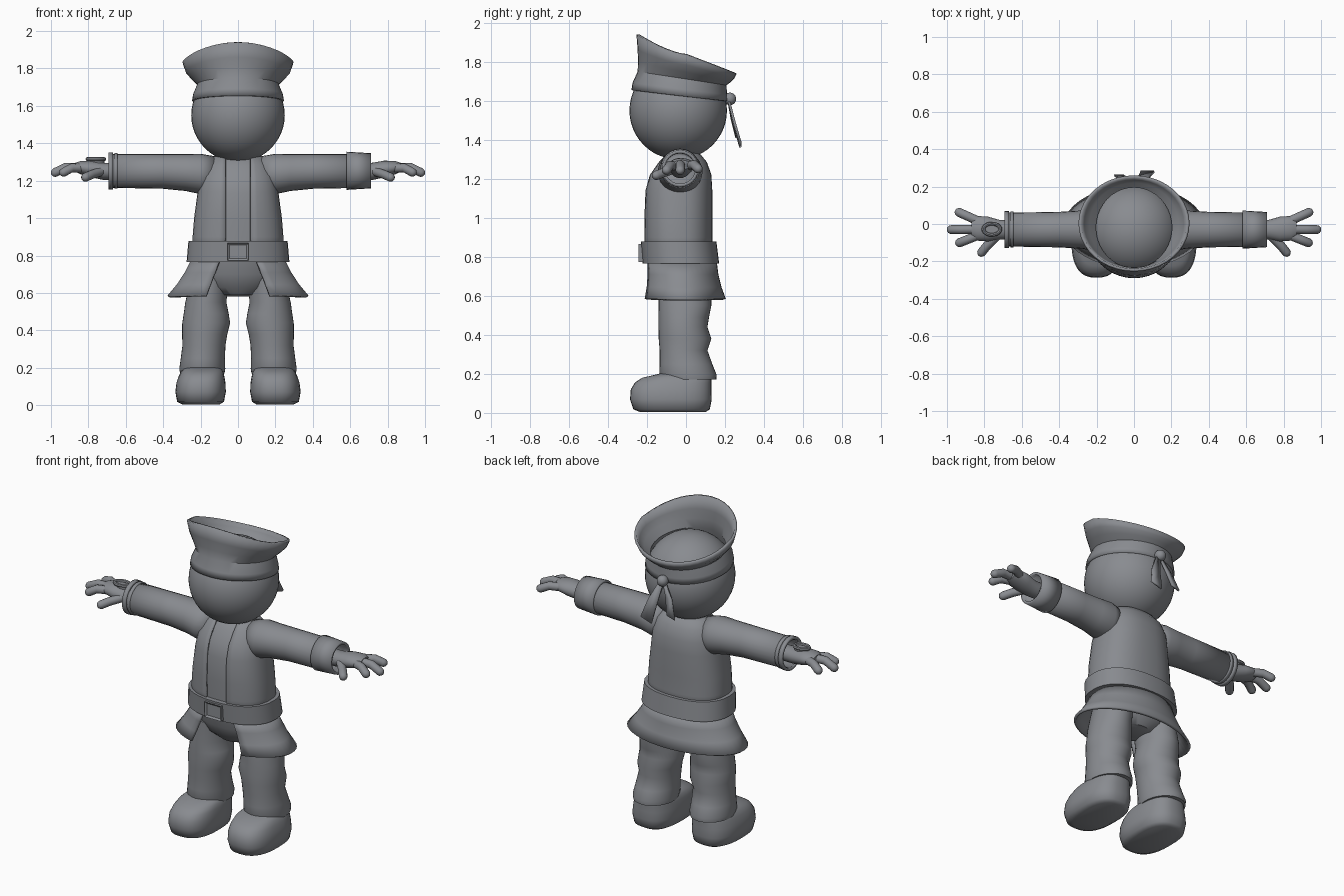
import bpy
import bmesh
from math import sin, cos, pi, asin, radians
from mathutils import Vector

cube = bpy.data.objects.get("Cube")
if cube:
    bpy.data.objects.remove(cube, do_unlink=True)

grey = bpy.data.materials.new("plain grey")
grey.use_nodes = True
grey.diffuse_color = (0.25, 0.26, 0.28, 1)
grey.node_tree.nodes["Principled BSDF"].inputs["Base Color"].default_value = grey.diffuse_color


def finish(name, bm, thickness=0, angle=40):
    """Turn a bmesh into a shaded object, with optional wall thickness."""
    bmesh.ops.recalc_face_normals(bm, faces=bm.faces)
    mesh = bpy.data.meshes.new(name)
    bm.to_mesh(mesh)
    bm.free()
    mesh.materials.append(grey)
    mesh.shade_smooth()
    mesh.set_sharp_from_angle(angle=radians(angle))
    obj = bpy.data.objects.new(name, mesh)
    bpy.context.collection.objects.link(obj)
    if thickness:
        wall = obj.modifiers.new("wall", "SOLIDIFY")
        wall.thickness = thickness
        wall.offset = -1
    return obj


def skin(name, rows, wrap=True, caps=True, thickness=0, angle=40):
    """Bridge successive rows of points with quads."""
    bm = bmesh.new()
    grid = [[bm.verts.new(p) for p in row] for row in rows]
    count = len(rows[0])
    for low, high in zip(grid, grid[1:]):
        for i in range(count if wrap else count - 1):
            j = (i + 1) % count
            bm.faces.new((low[i], low[j], high[j], high[i]))
    if caps and wrap:
        bm.faces.new(grid[0])
        bm.faces.new(grid[-1])
    return finish(name, bm, thickness, angle)


def power(value, p):
    return (1 if value > 0 else -1) * abs(value) ** (2 / p)


def slice_z(z, rx, front, back, cx=0, gap=0, p=2.0, n=36):
    """Horizontal rounded outline, optionally open at the front."""
    start = asin((gap / rx) ** (p / 2)) if gap else 0
    points = []
    for i in range(n + 1 if gap else n):
        a = start + (2 * pi - 2 * start) * i / n
        y = (front + back) / 2 - (back - front) / 2 * power(cos(a), p)
        points.append(Vector((cx + rx * power(sin(a), p), y, z)))
    return points


def slice_x(x, cy, cz, ry, rz, n=24):
    return [Vector((x, cy + ry * cos(2 * pi * i / n), cz + rz * sin(2 * pi * i / n)))
            for i in range(n)]


def finger(name, path, radius, side):
    """Round tube along a short path with a rounded tip."""
    pts = [Vector((side * x, y, z)) for x, y, z in path]
    end = (pts[-1] - pts[-2]).normalized()
    stations = [(p, radius) for p in pts]
    stations += [(pts[-1] + end * radius * sin(a), radius * cos(a)) for a in (0.5, 1.0, 1.4)]
    rows = []
    for k, (p, r) in enumerate(stations):
        a = pts[max(min(k, len(pts) - 1) - 1, 0)]
        b = pts[min(k + 1, len(pts) - 1)]
        q = (b - a).to_track_quat("Z", "Y")
        rows.append([p + q @ Vector((r * cos(t * pi / 6), r * sin(t * pi / 6), 0))
                     for t in range(12)])
    skin(name, rows)


def ball(name, centre, radius):
    bm = bmesh.new()
    bmesh.ops.create_uvsphere(bm, u_segments=40, v_segments=24, radius=radius)
    bmesh.ops.translate(bm, verts=bm.verts, vec=centre)
    finish(name, bm)


# Head and hat, whose upturned brim peaks at the front
ball("head", (0, -0.04, 1.55), 0.25)


def hat_row(rx, ry, cy, level, n=40):
    row = []
    for i in range(n):
        a = 2 * pi * i / n
        f = cos(a)
        bottom, middle = 1.627 + 0.028 * f, 1.715 + 0.035 * f
        rim = 1.835 + (0.105 * f ** 1.5 if f > 0 else 0.095 * f)
        target = rim if level > 0 else bottom
        z = middle + (target - middle) * abs(level)
        row.append(Vector((rx * sin(a), cy - ry * f, z)))
    return row


skin("hat", [hat_row(*r) for r in (
    (0.246, 0.246, -0.034, -1), (0.24, 0.242, -0.032, -0.6), (0.218, 0.228, -0.02, 0),
    (0.25, 0.238, -0.008, 0.28), (0.28, 0.248, 0, 0.58), (0.297, 0.257, 0.003, 1))],
    caps=False, thickness=0.015, angle=30)

# Knot and hanging cloth tails behind the head
ball("knot", (0, 0.225, 1.61), 0.032)
for name, path in (
        ("left_tail", ((0.01, 0.225, 1.6, 0.012), (0.05, 0.255, 1.48, 0.028), (0.072, 0.285, 1.375, 0.036))),
        ("right_tail", ((-0.01, 0.225, 1.6, 0.01), (-0.05, 0.24, 1.52, 0.022), (-0.08, 0.265, 1.42, 0.026)))):
    skin(name, [[(x - w, y, z - w / 3), (x + w, y, z + w / 3)] for x, y, z, w in path],
         wrap=False, thickness=0.012)

# Shirt under a coat that is open down the front
torso = ((0.8, 0.245, -0.215, 0.14), (0.9, 0.243, -0.215, 0.135), (1.0, 0.235, -0.217, 0.135),
         (1.14, 0.216, -0.212, 0.135), (1.22, 0.204, -0.19, 0.13), (1.285, 0.176, -0.145, 0.108),
         (1.325, 0.14, -0.11, 0.075), (1.338, 0.1, -0.08, 0.045))
skin("shirt", [slice_z(z - 0.006, rx - 0.012, f + 0.012, b - 0.012, p=2.4) for z, rx, f, b in torso])
skin("coat", [slice_z(*r, gap=0.067, p=2.4) for r in torso], wrap=False, thickness=0.01)

# Flared coat skirt split at the front
skirt = ((0.775, 0.252, -0.213, 0.158, 0.1), (0.71, 0.285, -0.216, 0.166, 0.125),
         (0.645, 0.328, -0.224, 0.182, 0.15), (0.585, 0.378, -0.236, 0.204, 0.172))
skin("coat_skirt", [slice_z(z, rx, f, b, gap=g) for z, rx, f, b, g in skirt],
     wrap=False, thickness=0.015)

# Belt with an inset buckle
skin("belt", [slice_z(*r, p=2.3) for r in (
    (0.765, 0.275, -0.222, 0.17), (0.878, 0.265, -0.232, 0.156))])
bm = bmesh.new()
bmesh.ops.create_cube(bm, size=1)
bmesh.ops.scale(bm, verts=bm.verts, vec=(0.112, 0.04, 0.092))
bmesh.ops.translate(bm, verts=bm.verts, vec=(0, -0.223, 0.82))
bm.normal_update()
face = min(bm.faces, key=lambda f: f.calc_center_median().y)
bmesh.ops.inset_region(bm, faces=[face], thickness=0.015)
bmesh.ops.translate(bm, verts=face.verts, vec=(0, 0.009, 0))
finish("buckle", bm)

# Trousers
skin("trouser_seat", [slice_z(*r) for r in (
    (0.588, 0.1, -0.1, 0.08), (0.63, 0.2, -0.14, 0.12), (0.7, 0.232, -0.175, 0.14),
    (0.8, 0.235, -0.19, 0.14))])
leg = ((0.68, 0.1, -0.14, 0.13, 0.15), (0.55, 0.11, -0.14, 0.13, 0.172),
       (0.49, 0.12, -0.141, 0.118, 0.17), (0.44, 0.128, -0.141, 0.11, 0.17),
       (0.38, 0.121, -0.14, 0.13, 0.178), (0.32, 0.115, -0.135, 0.11, 0.182),
       (0.25, 0.118, -0.135, 0.135, 0.188), (0.195, 0.123, -0.137, 0.157, 0.191),
       (0.17, 0.119, -0.125, 0.155, 0.191))
boot = ((0.004, 0.1, -0.235, 0.1, 0.198), (0.018, 0.125, -0.27, 0.122, 0.2),
        (0.07, 0.135, -0.287, 0.132, 0.2), (0.12, 0.131, -0.283, 0.13, 0.198),
        (0.155, 0.122, -0.262, 0.13, 0.195), (0.18, 0.113, -0.225, 0.13, 0.192),
        (0.195, 0.1, -0.16, 0.12, 0.19), (0.205, 0.08, -0.12, 0.1, 0.19))

# Sleeve, palm and digit shapes, running outward along x
sleeve = ((0.12, -0.03, 1.235, 0.09, 0.095), (0.2, -0.03, 1.236, 0.115, 0.108),
          (0.28, -0.03, 1.244, 0.102, 0.099), (0.4, -0.03, 1.25, 0.095, 0.093),
          (0.685, -0.03, 1.252, 0.09, 0.09))
palm = ((0.6, -0.03, 1.25, 0.05, 0.045), (0.72, -0.03, 1.25, 0.052, 0.046),
        (0.78, -0.027, 1.262, 0.066, 0.045), (0.84, -0.023, 1.27, 0.066, 0.036),
        (0.87, -0.022, 1.272, 0.045, 0.024))
digits = {
    "little_finger": ((0.82, 0.01, 1.268), (0.89, 0.042, 1.272), (0.935, 0.062, 1.252)),
    "middle_finger": ((0.83, -0.028, 1.27), (0.92, -0.03, 1.272), (0.977, -0.03, 1.244)),
    "index_finger": ((0.82, -0.055, 1.266), (0.89, -0.083, 1.268), (0.932, -0.1, 1.245)),
    "thumb": ((0.73, -0.06, 1.25), (0.785, -0.115, 1.232), (0.815, -0.152, 1.218))}

for side, word in ((1, "left"), (-1, "right")):
    skin(word + "_trouser_leg", [slice_z(z, rx, f, b, side * cx) for z, rx, f, b, cx in leg])
    skin(word + "_boot", [slice_z(z, rx, f, b, side * cx, p=2.6) for z, rx, f, b, cx in boot], angle=60)
    skin(word + "_sleeve", [slice_x(side * r[0], *r[1:]) for r in sleeve], caps=False, thickness=0.012)
    skin(word + "_palm", [slice_x(side * r[0], *r[1:]) for r in palm], angle=60)
    for name, path in digits.items():
        finger(word + "_" + name, path, 0.024, side)

# Wide turned-back cuff on the left, narrow double band on the right
skin("left_cuff", [slice_x(x, -0.03, 1.253, r, r) for x, r in ((0.58, 0.102), (0.71, 0.094))],
     caps=False, thickness=0.016)
for name, a, b, r in (("inner_band", 0.643, 0.661, 0.096), ("outer_band", 0.668, 0.692, 0.099)):
    skin(name, [slice_x(-x, -0.03, 1.253, r, r) for x in (a, b)], caps=False, thickness=0.016)

# Oval ornament on the back of the right hand
rows = []
for i in range(24):
    a = 2 * pi * i / 24
    rows.append([Vector(((0.045 + 0.01 * cos(b)) * cos(a) - 0.76,
                         (0.03 + 0.01 * cos(b)) * sin(a) - 0.028,
                         1.315 + 0.011 * sin(b))) for b in (k * pi / 4 for k in range(8))])
skin("hand_ring", rows + rows[:1], caps=False)
skin("hand_disc", [slice_z(z, 0.045, -0.058, 0.002, -0.76) for z in (1.295, 1.313)])
